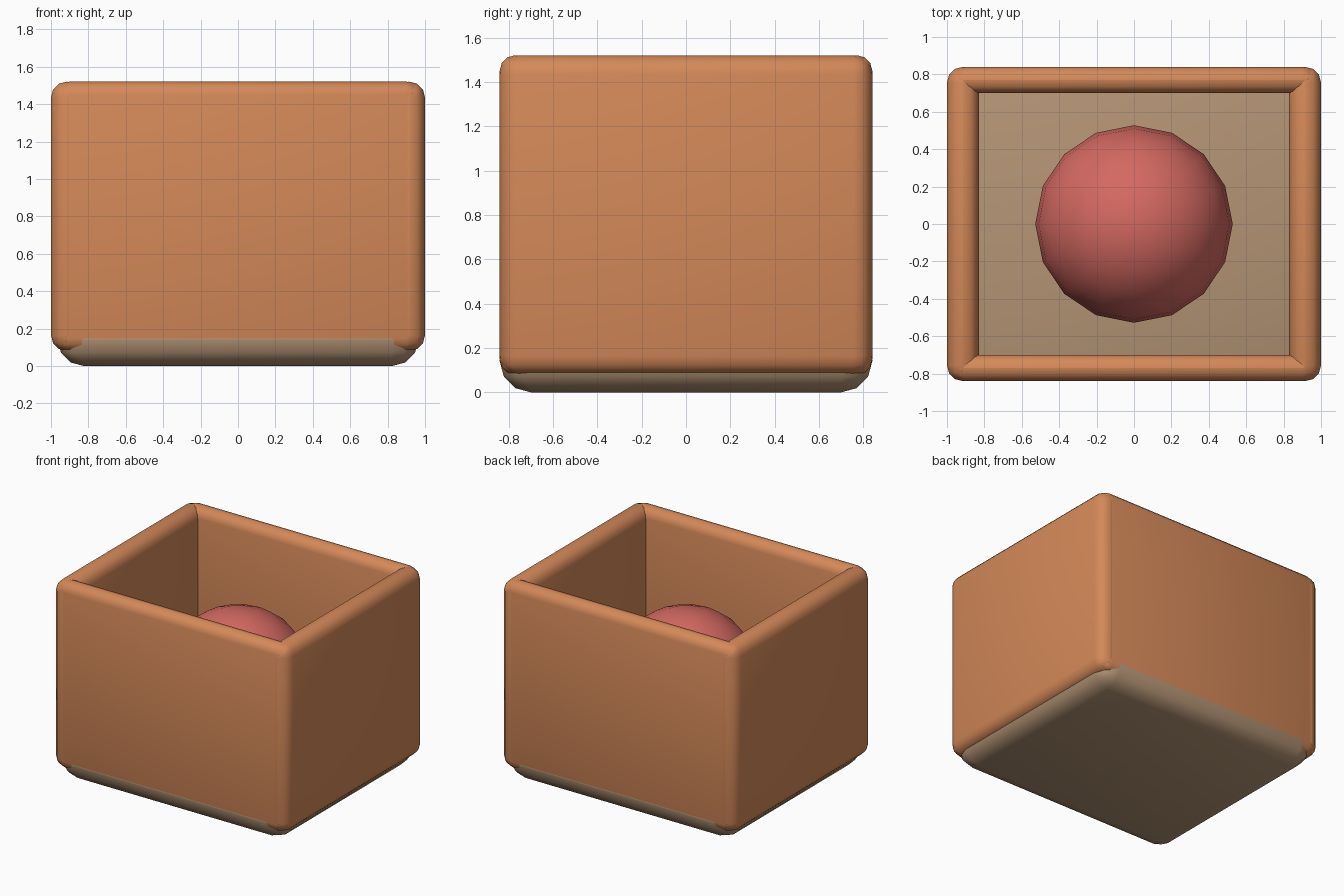
import bpy
import math

if "Cube" in bpy.data.objects:
    bpy.data.objects.remove(bpy.data.objects["Cube"])


def material(name, color):
    m = bpy.data.materials.new(name)
    m.diffuse_color = (*color, 1)
    m.use_nodes = True
    m.node_tree.nodes["Principled BSDF"].inputs["Base Color"].default_value = m.diffuse_color
    return m


clay = material("orange", (0.66, 0.25, 0.10))
tan = material("tan", (0.46, 0.30, 0.18))
red = material("red", (0.66, 0.14, 0.12))


def rounded_box(name, low, high, radius, mat):
    size = [b - a for a, b in zip(low, high)]
    center = [(a + b) / 2 for a, b in zip(low, high)]
    bpy.ops.mesh.primitive_cube_add(size=1, location=center)
    ob = bpy.context.object
    ob.name = name
    ob.scale = size
    bpy.ops.object.transform_apply(location=False, rotation=False, scale=True)
    bev = ob.modifiers.new("Bevel", 'BEVEL')
    bev.width = radius
    bev.segments = 3
    bev.limit_method = 'ANGLE'
    bpy.ops.object.modifier_apply(modifier="Bevel")
    ob.data.materials.append(mat)
    bpy.ops.object.shade_smooth_by_angle(angle=math.radians(40))
    return ob


# Floor slab with heavily rounded edges
rounded_box("floor", (-0.965, -0.84, 0), (0.965, 0.84, 0.285), 0.14, tan)

# Side walls run the full depth
for name, x in (("left_wall", -0.915), ("right_wall", 0.915)):
    rounded_box(name, (x - 0.085, -0.84, 0.08), (x + 0.085, 0.84, 1.52), 0.084, clay)

# Front and back walls end inside the side walls
for name, y in (("front_wall", -0.77), ("back_wall", 0.77)):
    rounded_box(name, (-0.97, y - 0.07, 0.08), (0.97, y + 0.07, 1.52), 0.069, clay)

# Ball inside the box
bpy.ops.mesh.primitive_uv_sphere_add(segments=16, ring_count=12, radius=0.528,
                                     location=(0, 0, 0.70))
ball = bpy.context.object
ball.name = "ball"
ball.data.materials.append(red)
bpy.ops.object.shade_smooth()
